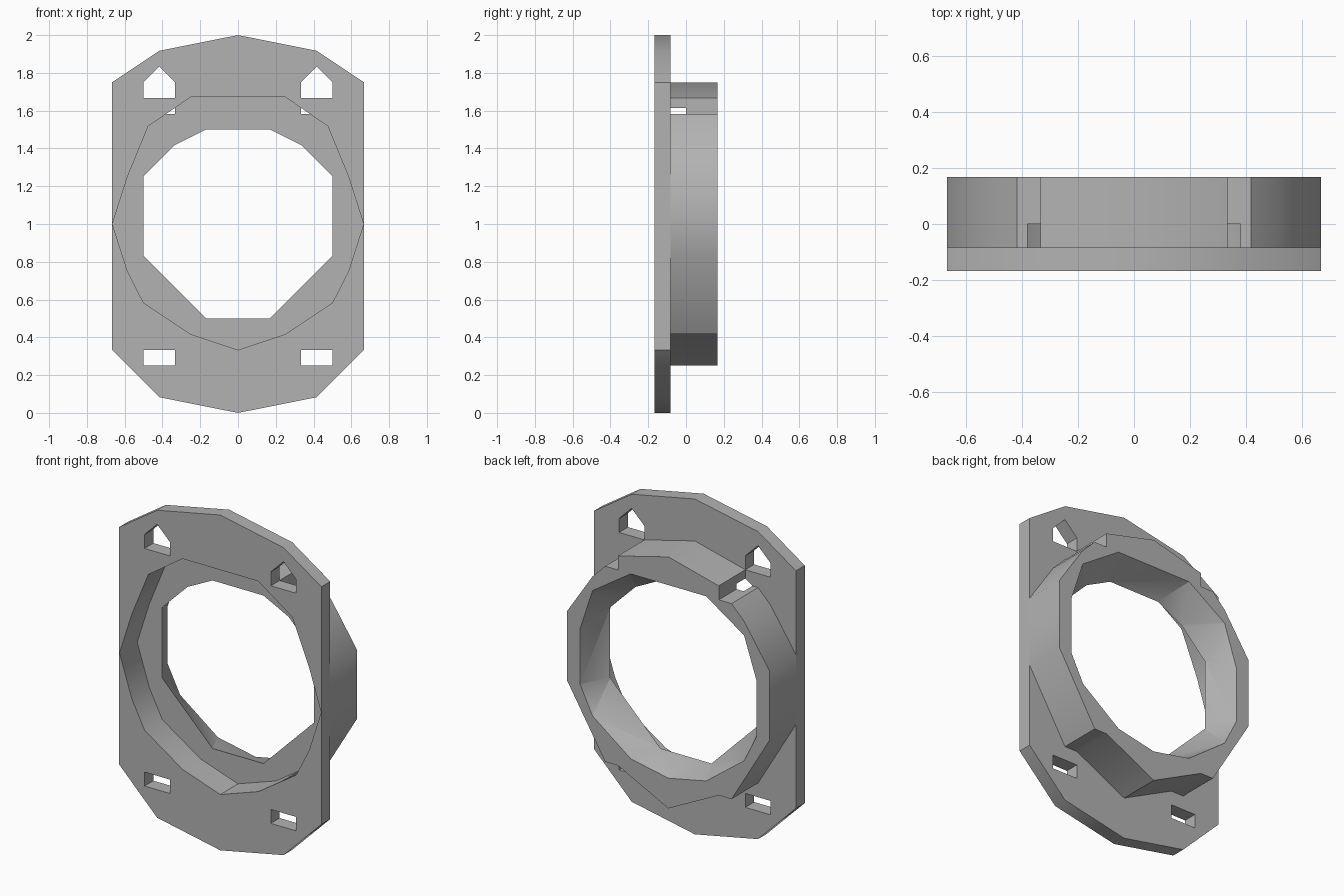
import bpy, bmesh, math

if "Cube" in bpy.data.objects:
    bpy.data.objects.remove(bpy.data.objects["Cube"], do_unlink=True)

grey = bpy.data.materials.new("mid grey")
grey.use_nodes = True
grey.diffuse_color = (0.45, 0.45, 0.45, 1)
grey.node_tree.nodes["Principled BSDF"].inputs["Base Color"].default_value = (0.45, 0.45, 0.45, 1)


def mirrored(half):
    """Close a right-hand outline (top to bottom) with its mirror image."""
    return half + [(-x, z) for x, z in reversed(half) if x > 0]


def finish(name, bm):
    bmesh.ops.recalc_face_normals(bm, faces=bm.faces)
    mesh = bpy.data.meshes.new(name)
    bm.to_mesh(mesh)
    bm.free()
    mesh.materials.append(grey)
    obj = bpy.data.objects.new(name, mesh)
    bpy.context.collection.objects.link(obj)
    return obj


def prism(name, outline, y0, y1):
    bm = bmesh.new()
    face = bm.faces.new([bm.verts.new((x, y0, z)) for x, z in outline])
    new = bmesh.ops.extrude_face_region(bm, geom=[face])["geom"]
    bmesh.ops.translate(bm, vec=(0, y1 - y0, 0),
                        verts=[v for v in new if isinstance(v, bmesh.types.BMVert)])
    return finish(name, bm)


def hull(name, front, y0, back, y1):
    bm = bmesh.new()
    for outline, y in ((front, y0), (back, y1)):
        for x, z in outline:
            bm.verts.new((x, y, z))
    bmesh.ops.convex_hull(bm, input=bm.verts)
    return finish(name, bm)


def cut(obj, cutters):
    bpy.context.view_layer.objects.active = obj
    for c in cutters:
        c.hide_render = True
        mod = obj.modifiers.new("cut", "BOOLEAN")
        mod.operation, mod.solver, mod.object = "DIFFERENCE", "EXACT", c
        bpy.ops.object.modifier_apply(modifier=mod.name)


FRONT, SEAM, BACK = -1 / 6, -1 / 12, 1 / 6

# Flange plate and the collar behind it
plate = prism("mounting_plate", mirrored(
    [(0, 2), (.417, 1.917), (.667, 1.75), (.667, .333), (.417, .083), (0, 0)]), FRONT, SEAM)
collar = prism("rear_collar", mirrored(
    [(0, 1.75), (.333, 1.667), (.333, 1.583), (.417, 1.583), (.5, 1.5), (.667, 1.25),
     (.667, .833), (.417, .417), (.333, .417), (0, .25)]), SEAM, BACK)

# Front recess, and the throat that widens toward the back
recess = prism("recess_cutter", mirrored(
    [(.25, 1.672), (.475, 1.518), (.585, 1.25), (.665, 1), (.585, .75), (.5, .583),
     (.25, .417), (0, .333)]), -.3, 0)
throat = hull("throat_cutter", mirrored(
    [(.167, 1.5), (.333, 1.417), (.5, 1.25), (.5, .833), (.167, .5)]), -.002, mirrored(
    [(.25, 1.583), (.5, 1.417), (.583, 1.167), (.583, .833), (.5, .667), (.25, .48),
     (0, .43)]), BACK + .002)

# Bolt holes: pentagons above, slots below
holes = []
for s in (-1, 1):
    for shape in ([(.333, 1.667), (.5, 1.667), (.5, 1.75), (.417, 1.833), (.333, 1.75)],
                  [(.333, .25), (.5, .25), (.5, .333), (.333, .333)]):
        holes.append(prism("hole_cutter", [(s * x, z) for x, z in shape], -.3, 0))

cut(plate, [recess] + holes)
cut(collar, [recess, throat])
for c in [recess, throat] + holes:
    bpy.data.objects.remove(c, do_unlink=True)

# Soft shading on shallow bends only
bpy.ops.object.select_all(action="DESELECT")
for obj in (plate, collar):
    obj.select_set(True)
bpy.context.view_layer.objects.active = collar
bpy.ops.object.shade_smooth_by_angle(angle=math.radians(36))
